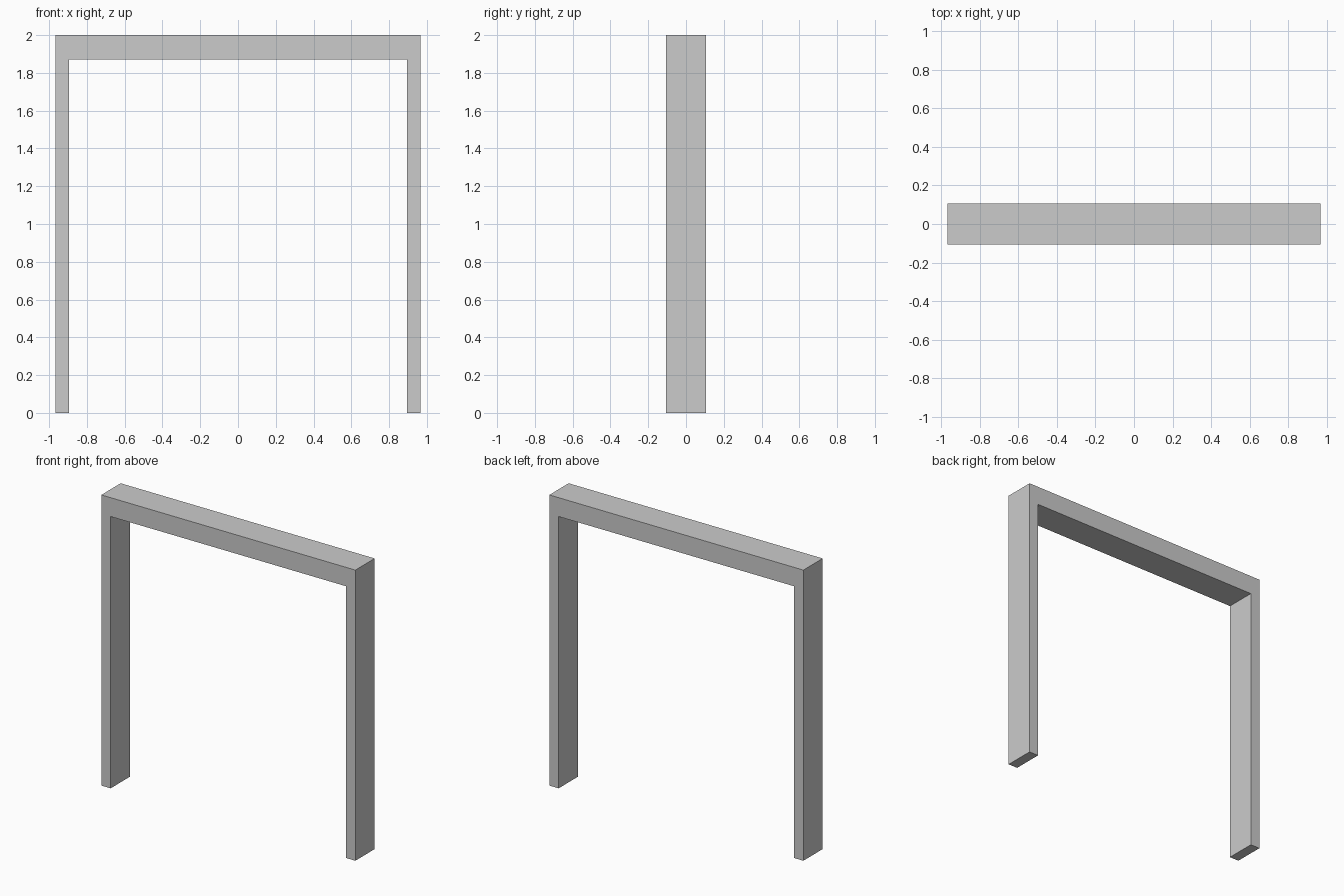
import bpy

if "Cube" in bpy.data.objects:
    bpy.data.objects.remove(bpy.data.objects["Cube"])

DEPTH = 0.21
HEIGHT = 2.0
OUTER = 0.967   # outer half width
INNER = 0.896   # inner half width
BEAM_BOTTOM = 1.87


def box(name, x0, x1, z0, z1):
    bpy.ops.mesh.primitive_cube_add(size=1, location=((x0 + x1) / 2, 0, (z0 + z1) / 2))
    ob = bpy.context.object
    ob.name = name
    ob.scale = (x1 - x0, DEPTH, z1 - z0)
    bpy.ops.object.transform_apply(location=False, rotation=False, scale=True)
    return ob


# Upright posts on both sides
box("left_post", -OUTER, -INNER, 0, HEIGHT)
box("right_post", INNER, OUTER, 0, HEIGHT)

# Cross beam fitted between the posts, flush with their tops
box("top_beam", -INNER, INNER, BEAM_BOTTOM, HEIGHT)
